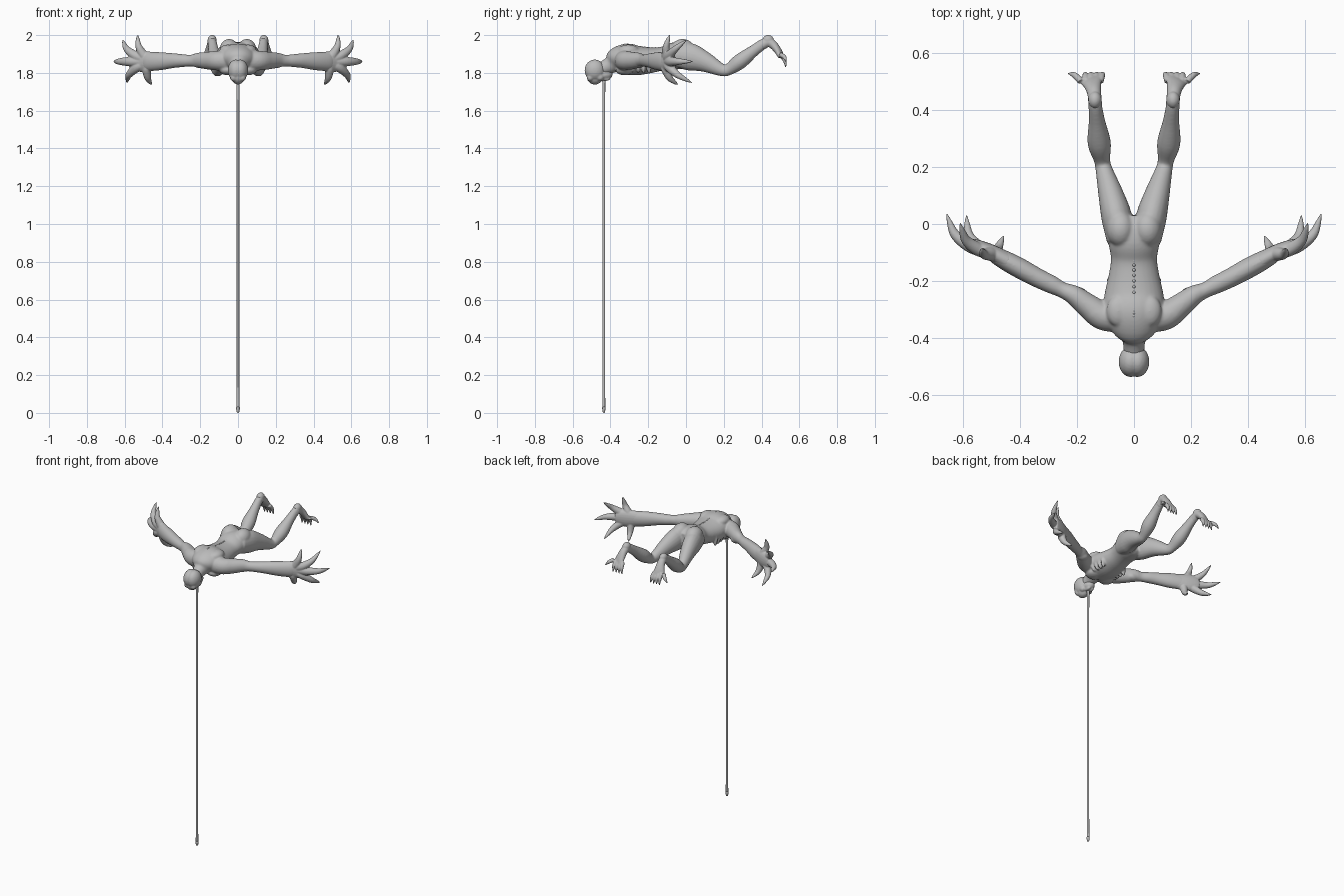
import bpy, bmesh, math
from mathutils import Vector, Matrix

grey = bpy.data.materials.new("skin grey")
grey.diffuse_color = (0.5, 0.5, 0.5, 1)
UP = Vector((0, 0, 1))


def spline(p, u):
    """Catmull-Rom through stations of any width."""
    i = min(int(u), len(p) - 2)
    t = u - i
    a, b, c, d = p[max(i - 1, 0)], p[i], p[i + 1], p[min(i + 2, len(p) - 1)]
    return [0.5 * (2 * k + (l - j) * t + (2 * j - 5 * k + 4 * l - m) * t * t
                   + (3 * k - j - 3 * l + m) * t ** 3) for j, k, l, m in zip(a, b, c, d)]


def loft(bm, stations, sx=1, sides=20, steps=5):
    """Tube through (x, y, z, half width, half height) stations."""
    n = (len(stations) - 1) * steps
    pts = [spline(stations, k / steps) for k in range(n + 1)]
    rings, faces = [], []
    for k, (x, y, z, w, h) in enumerate(pts):
        t = (Vector(pts[min(k + 1, n)][:3]) - Vector(pts[max(k - 1, 0)][:3])).normalized()
        side = t.cross(UP)
        side = side.normalized() if side.length > 0.01 else Vector((1, 0, 0))
        top = side.cross(t)
        ring = []
        for s in range(sides):
            a = 2 * math.pi * s / sides
            v = Vector((x, y, z)) + side * w * math.cos(a) + top * h * math.sin(a)
            ring.append(bm.verts.new((v.x * sx, v.y, v.z)))
        rings.append(ring)
    for r, q in zip(rings, rings[1:]):
        for s in range(sides):
            faces.append(bm.faces.new((r[s], r[s - 1], q[s - 1], q[s])))
    faces += [bm.faces.new(rings[0]), bm.faces.new(rings[-1])]
    bmesh.ops.recalc_face_normals(bm, faces=faces)


def blob(bm, c, r, sx=1):
    m = Matrix.Translation((c[0] * sx, c[1], c[2])) @ Matrix.Diagonal((*r, 1))
    bmesh.ops.create_icosphere(bm, subdivisions=3, radius=1, matrix=m)


def finish(name, bm, voxel=0, smooth=4):
    me = bpy.data.meshes.new(name)
    bm.to_mesh(me)
    bm.free()
    me.materials.append(grey)
    me.shade_smooth()
    ob = bpy.data.objects.new(name, me)
    bpy.context.collection.objects.link(ob)
    if voxel:  # melt overlapping muscles into one skin
        rm = ob.modifiers.new("melt", 'REMESH')
        rm.mode, rm.voxel_size, rm.use_smooth_shade = 'VOXEL', voxel, True
        sm = ob.modifiers.new("soften", 'SMOOTH')
        sm.factor, sm.iterations = 0.5, smooth


# Torso, arms and legs
bm = bmesh.new()
loft(bm, [(0, -.45, 1.82, .036, .036), (0, -.4, 1.842, .044, .046), (0, -.365, 1.865, .085, .07),
          (0, -.31, 1.872, .106, .083), (0, -.25, 1.865, .104, .077), (0, -.18, 1.868, .089, .067),
          (0, -.12, 1.876, .081, .062), (0, -.06, 1.89, .09, .072), (0, 0, 1.89, .084, .067),
          (0, .03, 1.89, .055, .05)], sides=32)
arm = [(.05, -.33, 1.865, .05, .055), (.11, -.322, 1.865, .05, .052), (.16, -.288, 1.865, .043, .047),
       (.21, -.25, 1.867, .035, .04), (.25, -.232, 1.865, .028, .031), (.29, -.212, 1.865, .032, .034),
       (.34, -.188, 1.865, .034, .039), (.41, -.15, 1.862, .036, .048), (.47, -.118, 1.86, .032, .05),
       (.5, -.1, 1.86, .025, .05)]
leg = [(.05, -.06, 1.895, .045, .06), (.06, .02, 1.885, .054, .073), (.08, .1, 1.858, .045, .054),
       (.105, .19, 1.815, .03, .033), (.112, .225, 1.818, .029, .031), (.122, .285, 1.86, .041, .041),
       (.13, .36, 1.918, .029, .031), (.136, .42, 1.96, .023, .027), (.138, .45, 1.965, .021, .024)]
for s in (1, -1):
    loft(bm, arm, s)
    loft(bm, leg, s)
    for c, r in [((.047, -.018, 1.925), (.05, .063, .055)),    # buttock
                 ((.055, -.305, 1.92), (.042, .055, .03)),     # shoulder blade
                 ((.05, -.325, 1.815), (.05, .048, .028)),     # chest
                 ((.135, -.312, 1.868), (.042, .042, .047)),   # shoulder
                 ((.2, -.25, 1.85), (.04, .03, .026)),         # upper arm
                 ((.112, .213, 1.808), (.023, .025, .023))]:   # knee
        blob(bm, c, r, s)
    for k in range(4):                                         # ribs
        blob(bm, (.08, -.28 + .028 * k, 1.845 - .003 * k), (.025 - .003 * k, .011, .045), s)
finish("torso_and_limbs", bm, .005, 9)

# Hands: palm and five long hooked claws each, as tip, middle and knuckle
wrist = Vector((.475, -.112, 1.86))
claws = [((.53, -.085, 2.003), (.526, -.105, 1.94), (.505, -.105, 1.9)),
         ((.61, .005, 1.977), (.588, -.058, 1.925), (.548, -.088, 1.893)),
         ((.657, .038, 1.86), (.625, -.04, 1.86), (.572, -.078, 1.86)),
         ((.587, .033, 1.747), (.577, -.045, 1.79), (.54, -.085, 1.826)),
         ((.456, -.04, 1.737), (.478, -.088, 1.775), (.484, -.107, 1.82))]
for s, label in ((1, "left"), (-1, "right")):
    bm = bmesh.new()
    loft(bm, [(.44, -.134, 1.861, .033, .049), (.5, -.1, 1.86, .028, .055),
              (.545, -.079, 1.86, .023, .05), (.57, -.066, 1.86, .016, .036)], s)
    for tip, mid, root in claws:
        tip, root, mid = Vector(tip), Vector(root), Vector(mid)
        near = mid.lerp(tip, .55) + (mid - root).normalized() * .005
        loft(bm, [(*wrist.lerp(root, .4), .022, .024), (*root, .024, .025), (*mid, .018, .018),
                  (*near, .010, .010), (*tip, .002, .002)], s, 14)
    finish(label + "_hand", bm, .0035, 4)

# Feet: heel, instep and five splayed toes each
for s, label in ((1, "left"), (-1, "right")):
    bm = bmesh.new()
    blob(bm, (.137, .435, 1.973), (.024, .03, .028), s)
    loft(bm, [(.135, .40, 1.945, .024, .026), (.137, .435, 1.962, .024, .025),
              (.14, .462, 1.948, .025, .023), (.145, .487, 1.917, .031, .019),
              (.15, .505, 1.885, .039, .014)], s)
    for k in range(5):
        big = k == 4
        root = Vector((.118 + .017 * k, .5, 1.897))
        tip = Vector((.106 + .022 * k + .037 * big, .528, 1.83 + .03 * big))
        mid = root.lerp(tip, .5) + Vector((0, .008, .004))
        loft(bm, [(*root, .012, .013), (*mid, .011, .011), (*tip, .003, .003)], s, 12)
    finish(label + "_foot", bm, .0035, 4)

# Head: skull, face, jaw, brows, cheeks and lips, face turned down
bm = bmesh.new()
blob(bm, (0, -.48, 1.813), (.045, .054, .055))
blob(bm, (0, -.482, 1.78), (.036, .044, .042))
blob(bm, (0, -.43, 1.792), (.034, .042, .03))
for s in (1, -1):
    blob(bm, (.012, -.483, 1.814), (.042, .054, .057), s)
    blob(bm, (.022, -.507, 1.775), (.02, .018, .02), s)
    blob(bm, (.026, -.455, 1.778), (.017, .02, .02), s)
    blob(bm, (.012, -.425, 1.769), (.012, .025, .012), s)
finish("head", bm, .004, 7)

# Spine: row of small knobs down the back
bm = bmesh.new()
ridge = [(-.38, 1.905), (-.345, 1.938), (-.31, 1.95), (-.25, 1.938), (-.18, 1.931), (-.12, 1.934), (-.08, 1.951)]
for k in range(22):
    y, z = spline(ridge, k / 21 * (len(ridge) - 1))
    blob(bm, (0, y, z), (.006, .0065, .006))
finish("spine_knobs", bm)

# Tongue: very long thin strand hanging to the floor
bm = bmesh.new()
loft(bm, [(0, -.435, 1.79, .011, .011), (0, -.435, 1.7, .0075, .0075), (0, -.435, 1.2, .007, .007),
          (0, -.435, .6, .007, .007), (0, -.435, .08, .0075, .0075), (0, -.435, .03, .01, .009),
          (0, -.435, .006, .007, .006), (0, -.435, 0, .002, .002)], sides=12)
finish("long_tongue", bm)
